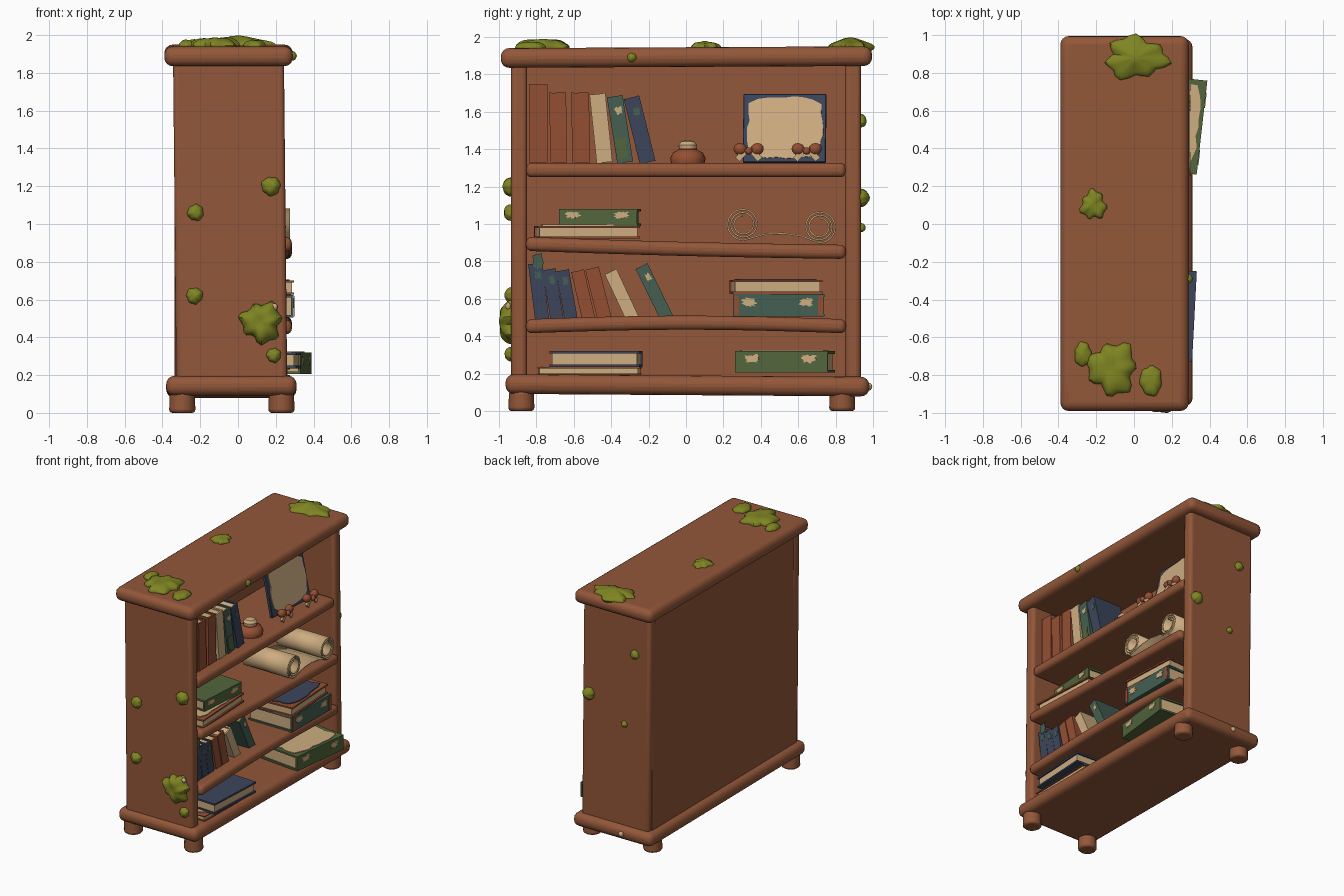
import bpy, bmesh, math, random
from math import sin, cos, pi, radians
from mathutils import Matrix, Vector

random.seed(4)
if "Cube" in bpy.data.objects:
    bpy.data.objects.remove(bpy.data.objects["Cube"])


def material(name, r, g, b):
    m = bpy.data.materials.new(name)
    m.use_nodes = True
    m.diffuse_color = (r, g, b, 1)
    m.node_tree.nodes["Principled BSDF"].inputs["Base Color"].default_value = (r, g, b, 1)
    return m


wood = material("brown wood", 0.29, 0.095, 0.041)
rust = material("rust leather", 0.30, 0.078, 0.032)
cream = material("cream paper", 0.62, 0.42, 0.22)
navy = material("navy cloth", 0.044, 0.06, 0.105)
teal = material("teal cloth", 0.06, 0.115, 0.085)
green = material("green cloth", 0.085, 0.13, 0.045)
moss = material("moss", 0.21, 0.235, 0.016)


def finish(name, bm, mats, matrix=Matrix(), bevel=0, segments=3):
    bmesh.ops.recalc_face_normals(bm, faces=bm.faces)
    me = bpy.data.meshes.new(name)
    bm.to_mesh(me)
    bm.free()
    ob = bpy.data.objects.new(name, me)
    bpy.context.collection.objects.link(ob)
    for m in mats:
        me.materials.append(m)
    ob.matrix_world = matrix
    if bevel:
        mod = ob.modifiers.new("round", "BEVEL")
        mod.width, mod.segments = bevel, segments
        mod.limit_method = "ANGLE"
    bpy.ops.object.select_all(action="DESELECT")
    ob.select_set(True)
    bpy.context.view_layer.objects.active = ob
    bpy.ops.object.shade_smooth_by_angle(angle=radians(40))
    return ob


def add_box(bm, lo, hi, mat=0):
    lo, hi = Vector(lo), Vector(hi)
    m = Matrix.Translation((lo + hi) / 2) @ Matrix.Diagonal((*(hi - lo), 1))
    verts = bmesh.ops.create_cube(bm, size=1, matrix=m)["verts"]
    for f in {f for v in verts for f in v.link_faces}:
        f.material_index = mat


def board(name, lo, hi, bevel, bend=lambda y: 0):
    bm = bmesh.new()
    add_box(bm, lo, hi)
    long_edges = [e for e in bm.edges if abs(e.verts[0].co.y - e.verts[1].co.y) > 0.5]
    if long_edges:
        bmesh.ops.subdivide_edges(bm, edges=long_edges, cuts=10, use_grid_fill=True)
    for v in bm.verts:
        v.co.z += bend(v.co.y)
    return finish(name, bm, [wood], bevel=bevel, segments=4)


# Carcass
board("top_board", (-0.39, -0.99, 1.84), (0.29, 0.995, 1.945), 0.045, lambda y: 0.005 * y)
board("bottom_board", (-0.38, -0.965, 0.085), (0.31, 0.98, 0.19), 0.045, lambda y: -0.007 * y)
board("back_panel", (-0.335, -0.9, 0.15), (-0.29, 0.9, 1.88), 0.005)
for side, name in ((-1, "right_side"), (1, "left_side")):
    ob = board(name, (-0.335, min(side * 0.85, side * 0.935), 0.15),
               (0.252, max(side * 0.85, side * 0.935), 1.88), 0.025)
    for v in ob.data.vertices:
        v.co.x -= 0.01 * (v.co.z - 1)
board("lower_shelf", (-0.3, -0.855, 0.415), (0.285, 0.855, 0.49), 0.03,
      lambda y: 0.02 * cos(y * 1.8))
board("middle_shelf", (-0.3, -0.855, 0.835), (0.285, 0.855, 0.91), 0.03,
      lambda y: -0.025 * y - 0.006 * cos(y * 1.8))
board("upper_shelf", (-0.3, -0.855, 1.25), (0.25, 0.855, 1.327), 0.03)
for x in (-0.295, 0.23):
    for y in (-0.88, 0.835):
        bm = bmesh.new()
        bmesh.ops.create_cone(bm, cap_ends=True, segments=12, radius1=0.07, radius2=0.066,
                              depth=0.11, matrix=Matrix.Translation((x, y, 0.055)))
        finish("foot", bm, [wood], bevel=0.018)


# Books: spine on +x, or pages on +x when open_side is set
def book(name, matrix, t, h, d, cover, open_side=False):
    bm, c = bmesh.new(), min(0.014, t * 0.16)
    p = 0.012
    add_box(bm, (p - d, c - t / 2, p), (-p, t / 2 - c, h - p), 1)
    for s in (-1, 1):
        ys = sorted((s * t / 2, s * (t / 2 - c)))
        add_box(bm, (-d, ys[0], 0), (0, ys[1], h))
    x = -d if open_side else -c
    add_box(bm, (x, -t / 2 + c * 0.5, 0.001), (x + c, t / 2 - c * 0.5, h - 0.001))
    return finish(name, bm, [cover, cream], matrix)


# Ragged thin plate in the local yz plane, facing +x
def patch(name, matrix, w, h, mat, rough=0.12, thick=0.006):
    bm, n, ring = bmesh.new(), 28, []
    for i in range(n):
        a = 2 * pi * i / n
        k = (abs(cos(a)) ** 6 + abs(sin(a)) ** 6) ** (-1 / 6) * (1 - rough * random.random())
        ring.append(bm.verts.new((0, k * cos(a) * w / 2, k * sin(a) * h / 2)))
    f = bm.faces.new(ring)
    out = bmesh.ops.extrude_face_region(bm, geom=[f])["geom"]
    bmesh.ops.translate(bm, verts=[g for g in out if isinstance(g, bmesh.types.BMVert)],
                        vec=(thick, 0, 0))
    finish(name, bm, [mat], matrix)


def place(x, y, z, axis="X", degrees=0):
    return Matrix.Translation((x, y, z)) @ Matrix.Rotation(radians(degrees), 4, axis)


# Standing rows: y of the foot, thickness, height, lean, cover
upper_row = [(-0.79, .10, .42, 0, rust), (-0.68, .09, .375, 1, rust), (-0.56, .095, .375, 1, rust),
             (-0.435, .085, .37, 6, cream), (-0.325, .085, .36, 9, teal), (-0.205, .085, .36, 14, navy)]
lower_row = [(-0.77, .075, .30, 7, navy), (-0.69, .07, .27, 9, navy), (-0.615, .07, .265, 10, navy),
             (-0.52, .07, .265, 13, rust), (-0.435, .075, .28, 14, rust),
             (-0.285, .07, .28, 25, cream), (-0.10, .07, .315, 26, teal)]
for shelf_z, front, row in ((1.328, 0.17, upper_row), (0.492, 0.20, lower_row)):
    for y, t, h, lean, cover in row:
        m = place(front, y, shelf_z, "X", lean)
        book("standing_book", m, t, h, 0.25, cover)
        if cover in (navy, teal):
            patch("worn_spot", m @ Matrix.Translation((0, t * 0.1, h * 0.78)), t * 0.5, 0.05,
                  cream if cover == teal else teal, 0.4, 0.003)
for y, mat in ((-0.325, green), (-0.77, teal)):
    z, h, lean = (1.328, 0.13, 9) if mat == green else (0.72, 0.09, 7)
    patch("faded_patch", place(0.171 if mat == green else 0.201, y - 0.02, z + 0.08, "X", lean),
          0.06, h, mat, 0.25, 0.004)

# Lying books: front x, y middle, z bottom, thickness, length, depth, yaw, cover, pages out, top patch
lying = [(0.27, -0.52, 0.195, .04, .55, .34, -1, rust, True, cream),
         (0.32, -0.49, 0.236, .085, .48, .34, -3, navy, True, None),
         (0.36, 0.51, 0.205, .115, .50, .34, -6.5, green, False, cream),
         (0.295, 0.495, 0.505, .12, .49, .38, 0, teal, False, rust),
         (0.285, 0.49, 0.626, .075, .48, .34, 3, rust, True, navy),
         (0.24, -0.52, 0.922, .068, .55, .34, 3, rust, True, cream),
         (0.20, -0.47, 0.99, .09, .42, .30, -4, green, False, None)]
for x, y, z, t, h, d, yaw, cover, pages, top in lying:
    base = place(x, y, z + t / 2, "Z", yaw)
    book("lying_book", base @ place(0, h / 2, 0, "X", 90), t, h, d, cover, pages)
    if top:
        patch("cover_patch", base @ place(-d / 2, 0, t / 2, "Y", -90), h * 0.93, d * 0.93, top)
    if not pages:
        for k in (-0.32, 0.3):
            patch("spine_patch", base @ Matrix.Translation((0, k * h, t * 0.15)),
                  0.09, t * 0.45, cream, 0.45, 0.004)
for k in (-1, 1):
    patch("rust_corner", place(0.296, 0.495 + k * 0.225, 0.565), 0.03, 0.11, rust, 0.1, 0.004)

# Scroll: spiral, sheet, spiral, swept along x
path = []
for i in range(41):
    a = radians(-90 - 900 * (1 - i / 40))
    r = 0.045 + 0.042 * i / 40
    path.append((0.305 + r * cos(a), 1.0 + r * sin(a)))
path += [(0.42, 0.945), (0.52, 0.95), (0.62, 0.935)]
for i in range(41):
    a = radians(-90 + 900 * i / 40)
    r = 0.087 - 0.042 * i / 40
    path.append((0.715 + r * cos(a), 0.985 + r * sin(a)))
bm = bmesh.new()
rows = [[bm.verts.new((x, y, z)) for y, z in path] for x in (-0.12, 0.275)]
for i in range(len(path) - 1):
    bm.faces.new((rows[0][i], rows[0][i + 1], rows[1][i + 1], rows[1][i]))
scroll = finish("scroll", bm, [cream])
mod = scroll.modifiers.new("paper", "SOLIDIFY")
mod.thickness, mod.offset = 0.009, 0

# Framed picture leaning back
lean = place(0.10, 0.525, 1.33, "Z", -3) @ Matrix.Rotation(radians(-12), 4, "Y")
bm = bmesh.new()
add_box(bm, (-0.025, -0.222, 0), (0, 0.222, 0.375))
finish("picture_backing", bm, [navy], lean, bevel=0.004, segments=1)
patch("parchment", lean @ Matrix.Translation((0, 0.005, 0.19)), 0.415, 0.345, cream, 0.09)

# Bow-shaped picture stands
for y in (0.335, 0.645):
    bm = bmesh.new()
    for s in (-1, 1):
        m = Matrix.Translation((0.18, y + s * 0.045, 1.40)) @ Matrix.Rotation(s * 0.35, 4, "X")
        bmesh.ops.create_uvsphere(bm, u_segments=14, v_segments=8, radius=1,
                                  matrix=m @ Matrix.Diagonal((0.03, 0.036, 0.032, 1)))
    bmesh.ops.create_uvsphere(bm, u_segments=12, v_segments=8, radius=0.02,
                              matrix=Matrix.Translation((0.2, y, 1.39)))
    finish("bow", bm, [rust])
    for s in (-1, 1):
        bm = bmesh.new()
        add_box(bm, (-0.008, -0.016, -0.075), (0.008, 0.016, 0))
        finish("bow_tail", bm, [cream], place(0.19, y + s * 0.01, 1.40, "X", s * 42))


# Small pot with a pale stopper
def lathe(name, profile, mat, matrix):
    bm = bmesh.new()
    verts = [bm.verts.new((r, 0, z)) for r, z in profile]
    edges = [bm.edges.new(p) for p in zip(verts, verts[1:])]
    bmesh.ops.spin(bm, geom=verts + edges, axis=(0, 0, 1), cent=(0, 0, 0), steps=20, angle=2 * pi)
    bmesh.ops.remove_doubles(bm, verts=bm.verts, dist=0.0005)
    finish(name, bm, [mat], matrix)


pot = Matrix.Translation((0.1, 0.01, 1.327))
lathe("pot", [(0, 0), (.09, 0), (.095, .025), (.08, .055), (.05, .07), (.045, .09), (0, .09)], rust, pot)
lathe("stopper", [(0, .08), (.048, .08), (.05, .095), (.035, .115), (0, .122)], cream, pot)


# Moss clumps: axis, sign, position, half sizes
def clump(name, mat, axis, sign, pos, w, h, out):
    bm = bmesh.new()
    bmesh.ops.create_uvsphere(bm, u_segments=28, v_segments=12, radius=1)
    p, q = random.random() * 6, random.random() * 6
    big = 0.5 if w > 0.06 else 0.2
    for v in bm.verts:
        a = math.atan2(v.co.y, v.co.x)
        k = 1 + big * (0.22 * sin(3 * a + p) + 0.25 * sin(7 * a + q))
        n = sign * out * v.co.z * (1 + big * 0.4 * sin(4 * v.co.x + p) * cos(4 * v.co.y))
        a, b = v.co.x * k * w, v.co.y * k * h
        v.co = Vector(pos) + Vector({"z": (a, b, n), "y": (a, n, b), "x": (n, a, b)}[axis])
    finish(name, bm, [mat])


for x, y, w, h, out in ((0.01, 0.88, .16, .11, .045), (-0.215, 0.1, .065, .075, .03),
                        (-0.115, -0.765, .125, .135, .045), (-0.27, -0.69, .045, .065, .03),
                        (0.09, -0.83, .058, .08, .03)):
    clump("top_moss", moss, "z", 1, (x, y, 1.945), w, h, out)
for s, x, z, r, out in ((-1, 0.175, 1.2, .05, .045), (-1, -0.225, 1.06, .043, .04),
                        (-1, -0.23, 0.62, .043, .035), (-1, 0.125, 0.48, .105, .065),
                        (-1, 0.19, 0.305, .038, .035), (1, -0.21, 1.55, .035, .03),
                        (1, 0.19, 1.14, .048, .045), (1, -0.12, 0.98, .024, .025)):
    clump("side_moss", moss, "y", s, (x, s * 0.935, z), r, r, out)
clump("edge_moss", moss, "x", 1, (0.29, -0.29, 1.89), .024, .024, .02)
clump("pale_cap", cream, "y", 1, (-0.12, 0.98, 0.13), .02, .02, .015)
clump("pale_cap", cream, "y", -1, (0.19, -0.95, 0.56), .02, .02, .015)
